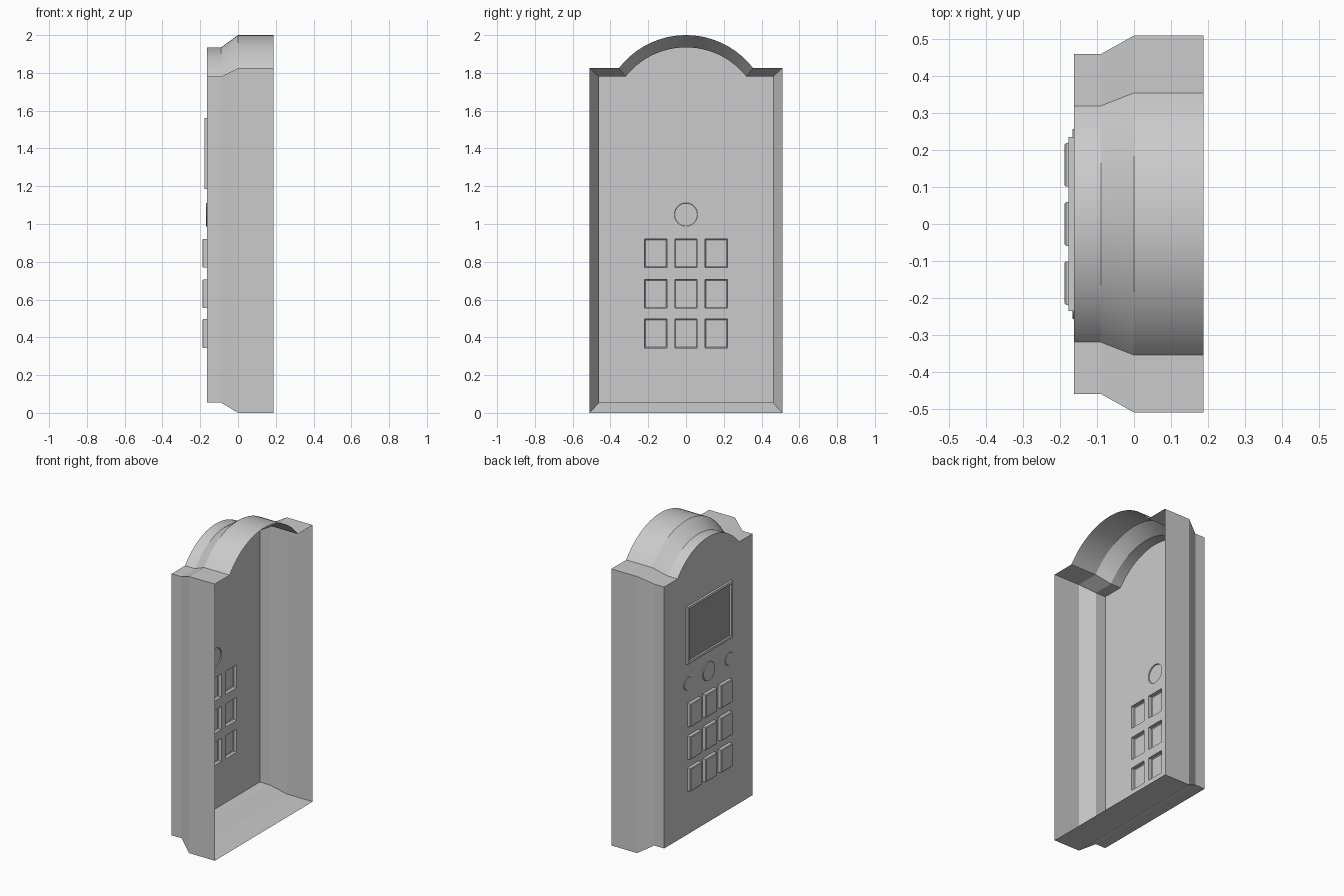
import bpy, bmesh, math
from mathutils import Vector

cube = bpy.data.objects.get("Cube")
if cube:
    bpy.data.objects.remove(cube, do_unlink=True)


def material(name, value):
    m = bpy.data.materials.new(name)
    m.use_nodes = True
    m.diffuse_color = (value, value, value, 1)
    m.node_tree.nodes["Principled BSDF"].inputs["Base Color"].default_value = (value, value, value, 1)
    return m


grey = material("light grey", 0.6)
dark = material("dark screen grey", 0.33)


def finish(name, bm, mat, smooth=True):
    mesh = bpy.data.meshes.new(name)
    bm.to_mesh(mesh)
    bm.free()
    ob = bpy.data.objects.new(name, mesh)
    bpy.context.collection.objects.link(ob)
    mesh.materials.append(mat)
    if smooth:
        bpy.ops.object.select_all(action='DESELECT')
        ob.select_set(True)
        bpy.context.view_layer.objects.active = ob
        bpy.ops.object.shade_smooth_by_angle(angle=math.radians(25))
    return ob


def rectangle(y, z, w, h):
    return [(y + a * w / 2, z + b * h / 2) for a, b in ((-1, -1), (1, -1), (1, 1), (-1, 1))]


def circle(y, z, r, n=24):
    return [(y + r * math.cos(math.tau * i / n), z + r * math.sin(math.tau * i / n)) for i in range(n)]


def arched(width, bottom, shoulder, arch, top, n=24):
    # rectangle with square shoulders and a circular arch on top
    rise = top - shoulder
    radius = (arch * arch + rise * rise) / (2 * rise)
    sweep = math.asin(arch / radius)
    pts = [(-width, shoulder), (-width, bottom), (width, bottom), (width, shoulder)]
    for i in range(n + 1):
        a = sweep * (1 - 2 * i / n)
        pts.append((radius * math.sin(a), top - radius + radius * math.cos(a)))
    return pts


def ring(bm, pts, x):
    return [bm.verts.new((x, y, z)) for y, z in pts]


def bridge(bm, a, b):
    for i in range(len(a)):
        j = (i + 1) % len(a)
        bm.faces.new((a[i], a[j], b[j], b[i]))


FRONT = -0.163
keys = [rectangle(y, z, 0.118, 0.152) for y in (-0.16, 0, 0.16) for z in (0.42, 0.63, 0.845)]
round_button = circle(0, 1.05, 0.062)

# Casing: open-backed shell
outer = arched(0.51, 0, 1.825, 0.355, 2.0)
inner = arched(0.46, 0.055, 1.78, 0.32, 1.935)
bm = bmesh.new()
loops = [ring(bm, p, x) for p, x in ((outer, 0.188), (outer, 0), (inner, -0.09), (inner, FRONT))]
for a, b in zip(loops, loops[1:]):
    bridge(bm, a, b)
finish("casing", bm, grey)

# Front panel with openings behind the hollow keys
bm = bmesh.new()
for pts in [inner, round_button] + keys:
    vs = ring(bm, pts, FRONT)
    for i in range(len(vs)):
        bm.edges.new((vs[i - 1], vs[i]))
bmesh.ops.triangle_fill(bm, use_beauty=True, edges=bm.edges[:], normal=Vector((-1, 0, 0)))
for f in bm.faces:
    f.normal_update()
    if f.normal.x > 0:
        f.normal_flip()
finish("front_panel", bm, grey, False)


def cap(name, pts, height, bevel):
    # hollow raised cap with a narrow bevelled rim
    cy = sum(p[0] for p in pts) / len(pts)
    cz = sum(p[1] for p in pts) / len(pts)
    r = max(abs(p[0] - cy) for p in pts)
    k = 1 - bevel / r
    small = [(cy + (y - cy) * k, cz + (z - cz) * k) for y, z in pts]
    bm = bmesh.new()
    a = ring(bm, pts, FRONT)
    b = ring(bm, pts, FRONT - height + bevel)
    c = ring(bm, small, FRONT - height)
    bridge(bm, a, b)
    bridge(bm, b, c)
    bm.faces.new(c)
    bmesh.ops.recalc_face_normals(bm, faces=bm.faces[:])
    top = bm.faces[:][-1]
    if top.normal.x > 0:
        bmesh.ops.reverse_faces(bm, faces=bm.faces[:])
    return finish(name, bm, grey)


# Keypad, centre button and the two small side buttons
for i, pts in enumerate(keys):
    cap("key_%d" % (i + 1), pts, 0.025, 0.004)
cap("round_button", round_button, 0.007, 0.002)
for side, y in (("left", 0.215), ("right", -0.215)):
    cap("small_button_" + side, circle(y, 1.05, 0.042), 0.004, 0.002)

# Screen frame and the recessed screen inside it
bm = bmesh.new()
big, small = rectangle(0, 1.373, 0.47, 0.376), rectangle(0, 1.373, 0.438, 0.344)
steps = [ring(bm, p, x) for p, x in
         ((big, FRONT), (big, -0.178), (small, -0.178), (small, -0.166))]
for a, b in zip(steps, steps[1:]):
    bridge(bm, a, b)
finish("screen_frame", bm, grey, False)
bm = bmesh.new()
bm.faces.new(list(reversed(ring(bm, small, -0.166))))
finish("screen", bm, dark, False)
